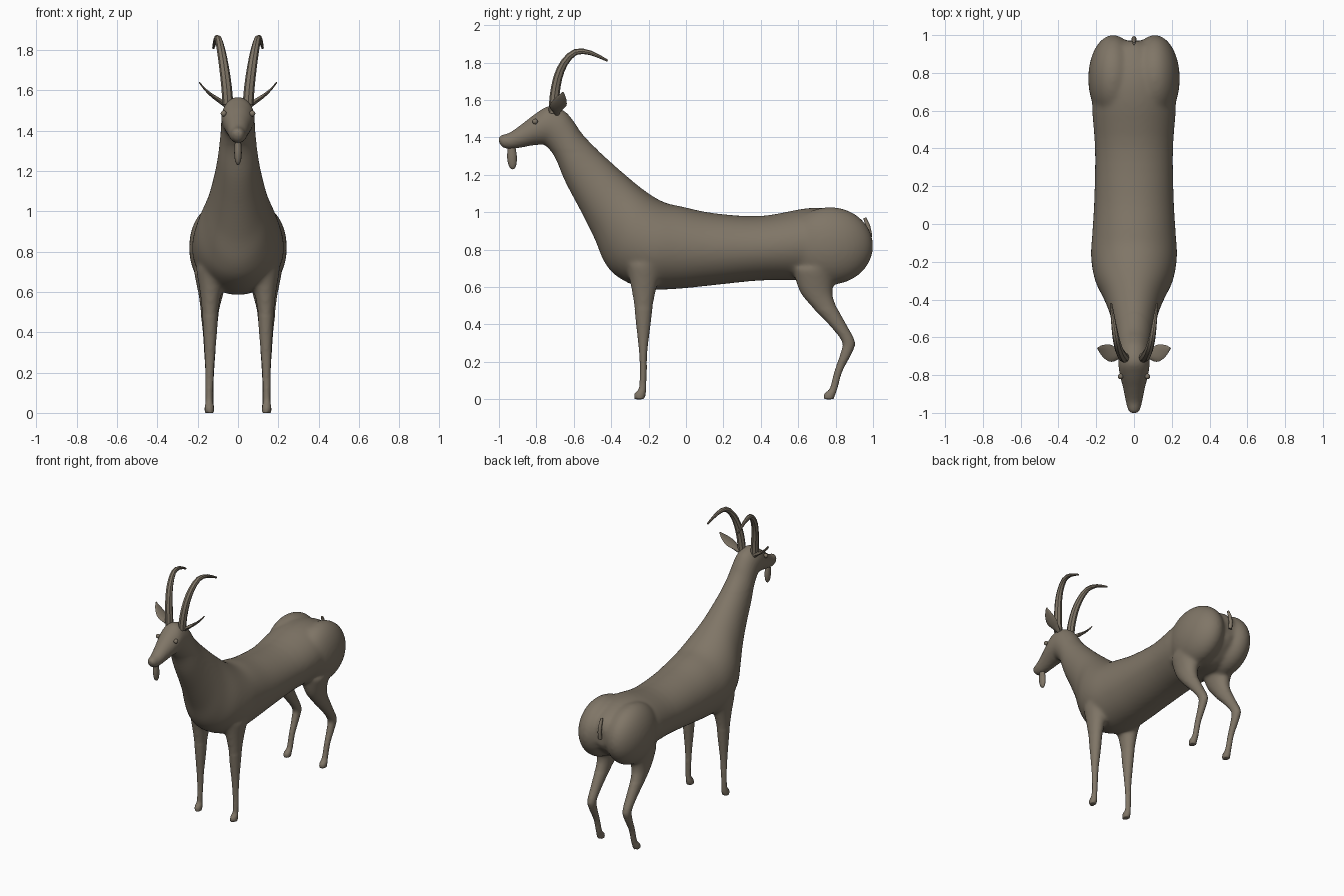
import bpy, bmesh, math
from mathutils import Vector as V, Matrix

if "Cube" in bpy.data.objects:
    bpy.data.objects.remove(bpy.data.objects["Cube"])

coat = bpy.data.materials.new("brown_grey_coat")
coat.diffuse_color = (0.215, 0.18, 0.135, 1)
coat.use_nodes = True
coat.node_tree.nodes["Principled BSDF"].inputs["Base Color"].default_value = coat.diffuse_color


def spline(pts, n):
    """Catmull-Rom subdivision of a list of number tuples."""
    out = []
    for i in range(len(pts) - 1):
        p0, p1, p2, p3 = (pts[max(0, min(len(pts) - 1, i + k))] for k in (-1, 0, 1, 2))
        for s in range(n):
            t = s / n
            out.append([0.5 * (2 * b + (c - a) * t + (2 * a - 5 * b + 4 * c - d) * t * t
                               + (3 * b - a - 3 * c + d) * t ** 3)
                        for a, b, c, d in zip(p0, p1, p2, p3)])
    return out + [list(pts[-1])]


def loft(bm, rings, sides):
    """Skin closed elliptical rings given as (centre, axis_u, axis_v)."""
    loops = []
    for c, u, v in rings:
        loops.append([bm.verts.new(c + u * math.cos(2 * math.pi * k / sides)
                                   + v * math.sin(2 * math.pi * k / sides)) for k in range(sides)])
    for a, b in zip(loops, loops[1:]):
        for k in range(sides):
            j = (k + 1) % sides
            bm.faces.new((a[k], a[j], b[j], b[k]))
    bm.faces.new(loops[0][::-1])
    bm.faces.new(loops[-1])


def tube(path, flat=1.0):
    """Rings along a path of (x, y, z, radius)."""
    pts = [V(p[:3]) for p in path]
    rings = []
    for i, p in enumerate(path):
        t = (pts[min(i + 1, len(pts) - 1)] - pts[max(i - 1, 0)]).normalized()
        u = V((1, 0, 0))
        u = (u - t * u.dot(t)).normalized()
        rings.append((pts[i], u * p[3] * flat, t.cross(u) * p[3]))
    return rings


def ball(bm, c, r, seg=32):
    bmesh.ops.create_uvsphere(bm, u_segments=seg, v_segments=seg // 2, radius=1,
                              matrix=Matrix.Translation(c) @ Matrix.Diagonal((*r, 1)))


def finish(bm, name, angle=60):
    bmesh.ops.recalc_face_normals(bm, faces=bm.faces)
    me = bpy.data.meshes.new(name)
    bm.to_mesh(me)
    bm.free()
    ob = bpy.data.objects.new(name, me)
    bpy.context.collection.objects.link(ob)
    me.materials.append(coat)
    bpy.ops.object.select_all(action='DESELECT')
    ob.select_set(True)
    bpy.context.view_layer.objects.active = ob
    bpy.ops.object.shade_smooth_by_angle(angle=math.radians(angle))
    return ob


# Trunk, neck and head: (top y, top z, bottom y, bottom z, half width)
trunk = [(.97, .90, .97, .78, .05), (.93, .96, .93, .72, .10), (.8, 1.015, .8, .63, .2),
         (.65, 1.022, .62, .635, .222), (.4, .98, .4, .635, .207), (.15, .995, .15, .61, .21),
         (-.02, 1.03, -.05, .59, .22), (-.12, 1.055, -.22, .59, .228),
         (-.22, 1.115, -.36, .65, .208), (-.33, 1.205, -.435, .73, .165),
         (-.42, 1.285, -.49, .86, .135), (-.50, 1.36, -.56, 1.0, .112),
         (-.56, 1.425, -.645, 1.16, .096), (-.60, 1.485, -.70, 1.29, .086),
         (-.65, 1.54, -.75, 1.355, .083), (-.73, 1.567, -.79, 1.36, .081),
         (-.80, 1.53, -.83, 1.356, .071), (-.87, 1.477, -.88, 1.346, .056),
         (-.94, 1.427, -.94, 1.338, .043), (-.987, 1.412, -.98, 1.347, .031),
         (-1.002, 1.397, -.998, 1.37, .017)]
# Legs: (x, y, z, half width, half depth)
front_leg = [(.13, -.22, .72, .08, .1), (.135, -.225, .6, .055, .07), (.138, -.227, .5, .041, .051),
             (.138, -.228, .4, .034, .039), (.14, -.229, .25, .024, .022),
             (.142, -.228, .15, .02, .019), (.143, -.232, .06, .019, .02),
             (.142, -.245, .03, .023, .031), (.142, -.25, 0, .024, .028)]
hind_leg = [(.13, .69, .7, .09, .12), (.135, .695, .58, .06, .09), (.14, .735, .5, .046, .069),
            (.14, .81, .4, .035, .047), (.14, .868, .31, .029, .035), (.14, .858, .25, .025, .031),
            (.14, .815, .15, .02, .022), (.14, .79, .06, .02, .021),
            (.142, .77, .03, .024, .031), (.142, .762, 0, .025, .028)]

bm = bmesh.new()
rings = []
for yt, zt, yb, zb, w in spline(trunk, 4):
    top, bot = V((0, yt, zt)), V((0, yb, zb))
    rings.append(((top + bot) / 2, V((w, 0, 0)), (top - bot) / 2))
loft(bm, rings, 40)
for s in (-1, 1):
    for leg in (front_leg, hind_leg):
        loft(bm, [(V((s * x, y, z)), V((a, 0, 0)), V((0, b, 0)))
                  for x, y, z, a, b in spline(leg, 4)], 24)
    ball(bm, (s * .11, .77, .82), (.133, .232, .208))   # haunch lobe
body = finish(bm, "body")

# Fuse the masses, then relax the joins while keeping the legs and muzzle crisp
m = body.modifiers.new("fuse", 'REMESH')
m.mode = 'VOXEL'
m.voxel_size = 0.0095
m.use_smooth_shade = True
bpy.ops.object.modifier_apply(modifier="fuse")
group = body.vertex_groups.new(name="blend")
group.add([v.index for v in body.data.vertices if .48 < v.co.z < 1.33], 1.0, 'REPLACE')
for vg, n in (("blend", 22), ("", 2)):
    m = body.modifiers.new("relax", 'SMOOTH')
    m.factor, m.iterations, m.vertex_group = 0.5, n, vg

# Horns, ears and eyes, one per side
for s, side in ((-1, "left"), (1, "right")):
    horn = [(.05, -.708, 1.53, .027), (.057, -.703, 1.62, .026), (.07, -.685, 1.72, .024),
            (.084, -.65, 1.80, .021), (.098, -.59, 1.857, .017), (.11, -.51, 1.852, .012),
            (.122, -.42, 1.81, .006)]
    bm = bmesh.new()
    loft(bm, tube([(s * x, y, z, r) for x, y, z, r in spline(horn, 2)]), 8)
    finish(bm, side + "_horn", 40)

    # Ear: leaf blade, (x, y, z, half width, half thickness)
    ear = [(.06, -.69, 1.525, .012, .012), (.09, -.69, 1.548, .03, .012), (.12, -.685, 1.568, .045, .01),
           (.15, -.678, 1.592, .04, .007), (.175, -.668, 1.618, .024, .005), (.193, -.658, 1.641, .004, .003)]
    bm = bmesh.new()
    loft(bm, [(V((s * x, y, z)), V((0, w, 0)), V((-s * .65, 0, .76)) * t)
              for x, y, z, w, t in spline(ear, 2)], 10)
    finish(bm, side + "_ear")

    bm = bmesh.new()
    ball(bm, (s * .071, -.807, 1.485), (.015, .015, .015), 16)
    finish(bm, side + "_eye")

# Beard
bm = bmesh.new()
loft(bm, tube(spline([(0, -.935, 1.36, .02), (0, -.932, 1.33, .023), (0, -.93, 1.29, .026),
                      (0, -.927, 1.25, .02), (0, -.922, 1.232, .008)], 3), 0.72), 12)
finish(bm, "beard")

# Tail
bm = bmesh.new()
loft(bm, tube([(0, .975, .83, .013), (0, .982, .88, .013), (0, .972, .93, .012),
               (0, .955, .97, .008)]), 8)
finish(bm, "tail")
